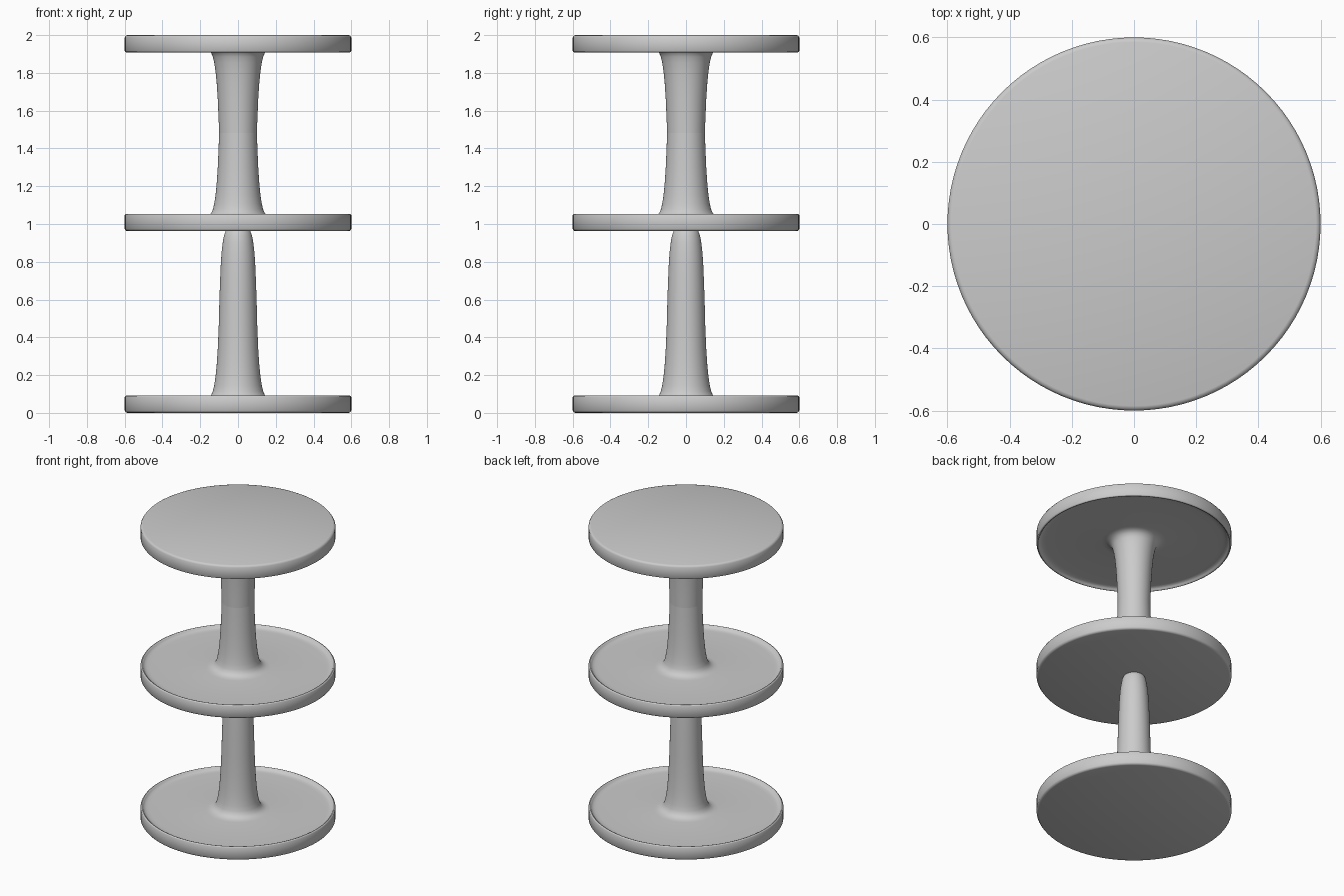
import bpy, bmesh, math

if "Cube" in bpy.data.objects:
    bpy.data.objects.remove(bpy.data.objects["Cube"])

# Half-profile (radius, height) of one tray with its tapering round-topped post
PROFILE = [
    (0, 0), (0.585, 0), (0.594, 0.003), (0.6, 0.012),
    (0.6, 0.084), (0.597, 0.089), (0.592, 0.091), (0.586, 0.089),
    (0.582, 0.083), (0.574, 0.077), (0.56, 0.073), (0.54, 0.072),
    (0.2, 0.072), (0.175, 0.075), (0.157, 0.082), (0.142, 0.095),
    (0.133, 0.115), (0.126, 0.145), (0.119, 0.19), (0.113, 0.25),
    (0.107, 0.34), (0.102, 0.46), (0.099, 0.58), (0.095, 0.7),
    (0.091, 0.79), (0.087, 0.85), (0.081, 0.9), (0.074, 0.94),
    (0.063, 0.967), (0.045, 0.983), (0.022, 0.991), (0, 0.993),
]


def tray_mesh(name, steps=96):
    """Spin the half-profile around z."""
    bm = bmesh.new()
    verts = [bm.verts.new((r, 0, z)) for r, z in PROFILE]
    edges = [bm.edges.new(pair) for pair in zip(verts, verts[1:])]
    bmesh.ops.spin(bm, geom=verts + edges, cent=(0, 0, 0), axis=(0, 0, 1),
                   angle=2 * math.pi, steps=steps, use_duplicate=False)
    bmesh.ops.remove_doubles(bm, verts=bm.verts, dist=1e-5)
    bmesh.ops.recalc_face_normals(bm, faces=bm.faces)
    mesh = bpy.data.meshes.new(name)
    bm.to_mesh(mesh)
    bm.free()
    return mesh


# Two upright trays, and an inverted one closing the top
mesh = tray_mesh("tray_with_post")
for name, z, flip in (("bottom_tray", 0, 0), ("middle_tray", 0.962, 0),
                      ("top_tray_inverted", 2.0, math.pi)):
    ob = bpy.data.objects.new(name, mesh)
    ob.location.z = z
    ob.rotation_euler.x = flip
    bpy.context.collection.objects.link(ob)
    ob.select_set(True)
    bpy.context.view_layer.objects.active = ob
bpy.ops.object.shade_smooth_by_angle(angle=math.radians(40))
